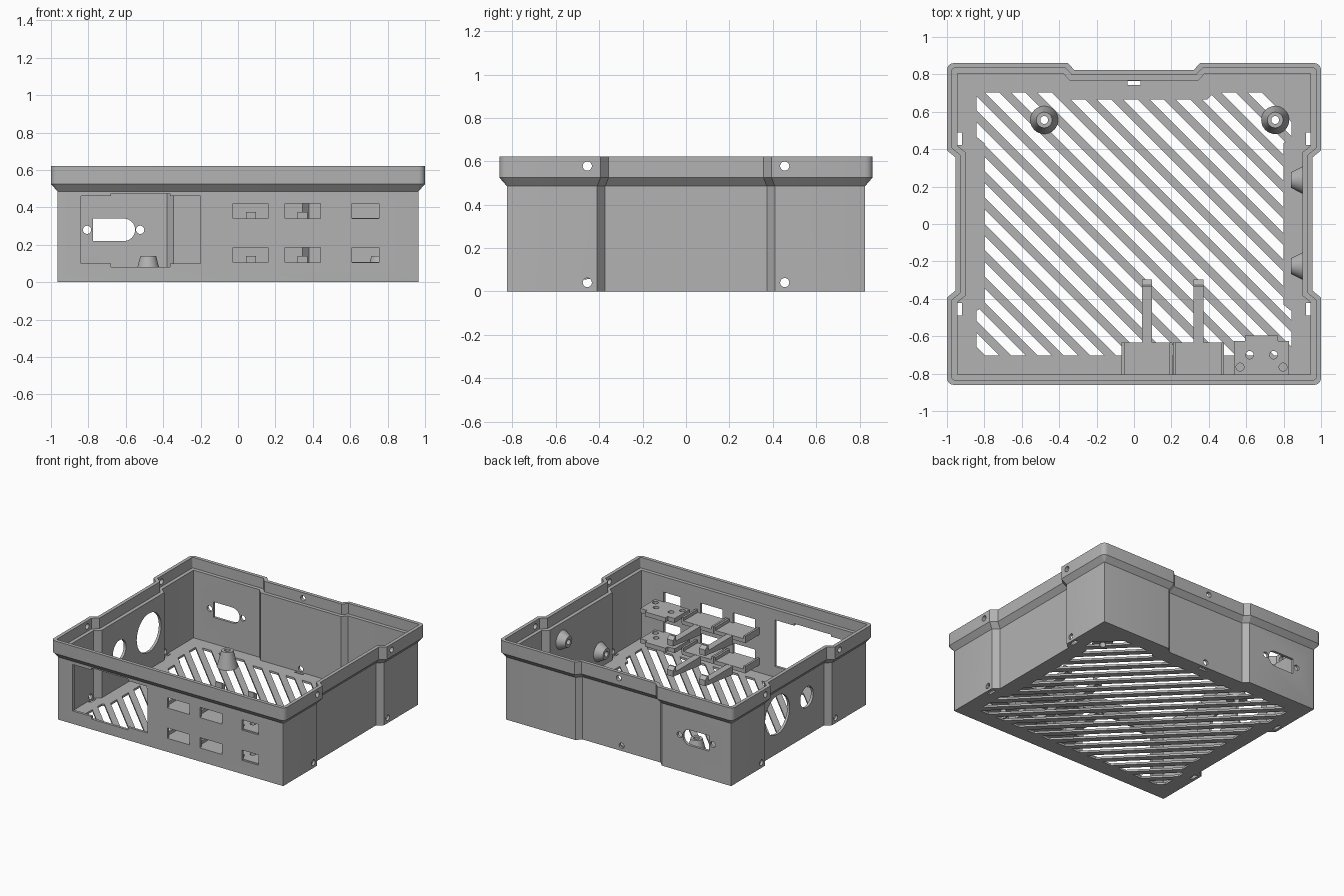
import bpy, bmesh, math
from mathutils import Vector, Matrix

cube = bpy.data.objects.get("Cube")
if cube:
    bpy.data.objects.remove(cube, do_unlink=True)

grey = bpy.data.materials.new("case_grey")
grey.use_nodes = True
COLOUR = (0.45, 0.45, 0.45, 1)
grey.diffuse_color = COLOUR
grey.node_tree.nodes["Principled BSDF"].inputs["Base Color"].default_value = COLOUR


# ---------- helpers ----------
def loft(bm, rings, wrap=False):
    """Skin a list of equal rings; cap the ends or join last to first."""
    vs = [[bm.verts.new(p) for p in r] for r in rings]
    n = len(vs[0])
    pairs = list(zip(vs, vs[1:])) + ([(vs[-1], vs[0])] if wrap else [])
    for a, b in pairs:
        for i in range(n):
            j = (i + 1) % n
            bm.faces.new((a[i], a[j], b[j], b[i]))
    if not wrap:
        bm.faces.new(vs[0])
        bm.faces.new(vs[-1])


def box(bm, x, y, z):
    loft(bm, [[(x[0], y[0], h), (x[1], y[0], h), (x[1], y[1], h), (x[0], y[1], h)] for h in z])


def circle(axis, at, r, c, n=32):
    """Ring of radius r around an axis, at a position along it, centred on c."""
    pts = []
    for i in range(n):
        a = math.tau * i / n
        p = [c[0] + r * math.cos(a), c[1] + r * math.sin(a)]
        p.insert("xyz".index(axis), at)
        pts.append(p)
    return pts


def rod(bm, axis, span, r, c):
    loft(bm, [circle(axis, t, r, c) for t in span])


def finish(name, bm, cutter=False):
    bmesh.ops.recalc_face_normals(bm, faces=bm.faces[:])
    me = bpy.data.meshes.new(name)
    bm.to_mesh(me)
    bm.free()
    me.materials.append(grey)
    ob = bpy.data.objects.new(name, me)
    bpy.context.collection.objects.link(ob)
    ob.hide_render = cutter
    return ob


def boolean(ob, cutter, op="DIFFERENCE"):
    m = ob.modifiers.new("cut", "BOOLEAN")
    m.operation, m.object, m.solver = op, cutter, "EXACT"
    bpy.context.view_layer.objects.active = ob
    bpy.ops.object.modifier_apply(modifier=m.name)
    bpy.data.objects.remove(cutter, do_unlink=True)


def outline(t, z, r=0.002):
    """Case plan grown outward by t, with stepped-in sides and back."""
    w, h = 0.965 + t, 0.825 + t
    ys, xs = 0.41 - 0.47 * t, 0.37 - 0.47 * t

    def corner(sy, start):
        return [(w - r + r * math.cos(start + k * math.pi / 8),
                 sy * (h - r) + r * math.sin(start + k * math.pi / 8)) for k in range(5)]
    half = corner(-1, -math.pi / 2)
    half += [(w, -ys), (w - 0.045, 0.037 - ys), (w - 0.045, ys - 0.037), (w, ys)]
    half += corner(1, 0)
    half += [(xs, h), (xs - 0.035, h - 0.037)]
    pts = half + [(-x, y) for x, y in reversed(half)]
    return [(x, y, z) for x, y in pts]


# ---------- case shell with flared rim ----------
bm = bmesh.new()
loft(bm, [outline(0, 0), outline(0, 0.485), outline(0.035, 0.525, 0.035),
          outline(0.035, 0.622, 0.035), outline(0.008, 0.622, 0.012),
          outline(0.008, 0.54, 0.012), outline(-0.02, 0.54), outline(-0.02, 0.016)])
case = finish("case_shell", bm)

# Screw holes, round side holes, front ports, socket opening and rear connector
STANDOFFS = [(-0.48, 0.556), (0.755, 0.556)]
bm = bmesh.new()
for z in (0.578, 0.041):
    for s in (-1, 1):
        for y in (-0.455, 0.455):
            rod(bm, "x", (s * 0.9, s * 1.05), 0.021, (y, z))
    rod(bm, "y", (0.74, 0.9), 0.021, (0, z))
rod(bm, "x", (-1, -0.85), 0.15, (0.195, 0.30))
rod(bm, "x", (-1, -0.85), 0.08, (-0.165, 0.30))
FRONT = (-0.9, -0.78)
for z in ((0.105, 0.185), (0.34, 0.42)):
    for x in ((-0.027, 0.16), (0.25, 0.44), (0.61, 0.755)):
        box(bm, x, FRONT, z)
box(bm, (-0.84, -0.20), FRONT, (0.10, 0.46))
box(bm, (-0.775, -0.61), (0.75, 0.9), (0.22, 0.34))
for x in (-0.807, -0.523):
    rod(bm, "y", (0.75, 0.9), 0.022, (x, 0.28))
boolean(case, finish("hole_cutter", bm, True))

# Taller socket middle, rounded connector end, nut slots and standoff bores
bm = bmesh.new()
box(bm, (-0.68, -0.364), (-0.91, -0.77), (0.08, 0.475))
rod(bm, "y", (0.74, 0.91), 0.0599, (-0.61, 0.28))
for s in (-1, 1):
    for y in (-0.455, 0.455):
        box(bm, sorted((s * 0.92, s * 0.944)), (y - 0.033, y + 0.033), (-0.05, 0.03))
box(bm, (-0.034, 0.034), (0.743, 0.765), (-0.05, 0.03))
for c in STANDOFFS:
    rod(bm, "z", (-0.05, 0.05), 0.021, c)
boolean(case, finish("detail_cutter", bm, True))

# Diagonal floor vents, kept inside a border that follows the plan
bm = bmesh.new()
turn = Matrix.Rotation(-math.pi / 4, 4, "Z")
for k in range(-10, 11):
    c = (-0.056 + 0.1405 * k) / 2
    start = len(bm.verts)
    box(bm, (-1.6, 1.6), (-0.027, 0.027), (-0.04, 0.06))
    bm.verts.ensure_lookup_table()
    for v in bm.verts[start:]:
        v.co = turn @ v.co + Vector((c, c, 0))
vents = finish("vent_cutter", bm, True)
bm = bmesh.new()
loft(bm, [outline(-0.122, -0.1), outline(-0.122, 0.1)])
boolean(vents, finish("vent_border", bm, True), "INTERSECT")
boolean(case, vents)


# ---------- tapered standoffs on the floor and the right wall ----------
def standoff(name, axis, base, top, c):
    bm = bmesh.new()
    loft(bm, [circle(axis, base, 0.075, c), circle(axis, top, 0.042, c),
              circle(axis, top, 0.021, c), circle(axis, base, 0.021, c)], wrap=True)
    return finish(name, bm)


parts = [case]
for i, c in enumerate(STANDOFFS):
    parts.append(standoff(f"floor_standoff_{i + 1}", "z", 0.014, 0.14, c))
for i, c in enumerate([(0.235, 0.41), (-0.225, 0.14)]):
    parts.append(standoff(f"wall_standoff_{i + 1}", "x", 0.905, 0.84, c))

# ---------- module shelves behind the ports, on two levels ----------
for level, z in (("lower", 0.105), ("upper", 0.34)):
    for i, x in enumerate((0.07, 0.345)):
        bm = bmesh.new()
        box(bm, (x - 0.135, x + 0.135), (-0.81, -0.634), (z - 0.03, z))
        for s in (-1, 1):
            e = x + s * 0.128
            box(bm, (e - 0.008, e + 0.008), (-0.81, -0.634), (z - 0.02, z + 0.025))
        # hooked retaining arm
        side = [(-0.64, z - 0.07), (-0.64, z - 0.002), (-0.336, z - 0.002), (-0.336, z + 0.036),
                (-0.325, z + 0.036), (-0.298, z + 0.015), (-0.298, z - 0.03)]
        loft(bm, [[(x + s * 0.026, y, h) for y, h in side] for s in (-1, 1)])
        parts.append(finish(f"{level}_clip_shelf_{i + 1}", bm))

    # small drilled board shelf
    bm = bmesh.new()
    rim = [(0.535, -0.81), (0.83, -0.81), (0.83, -0.625), (0.77, -0.625),
           (0.77, -0.596), (0.594, -0.596), (0.594, -0.625), (0.535, -0.625)]
    loft(bm, [[(x, y, h) for x, y in rim] for h in (z - 0.03, z + 0.004)])
    shelf = finish(f"{level}_board_shelf", bm)
    bm = bmesh.new()
    for c in [(0.618, -0.70), (0.746, -0.70), (0.567, -0.765), (0.797, -0.765)]:
        rod(bm, "z", (z - 0.1, z + 0.1), 0.021, c)
    boolean(shelf, finish("board_hole_cutter", bm, True))
    parts.append(shelf)

# ---------- smooth the round parts, keep edges sharp ----------
bpy.ops.object.select_all(action="DESELECT")
for ob in parts:
    ob.select_set(True)
bpy.context.view_layer.objects.active = case
bpy.ops.object.shade_smooth_by_angle(angle=math.radians(30))
